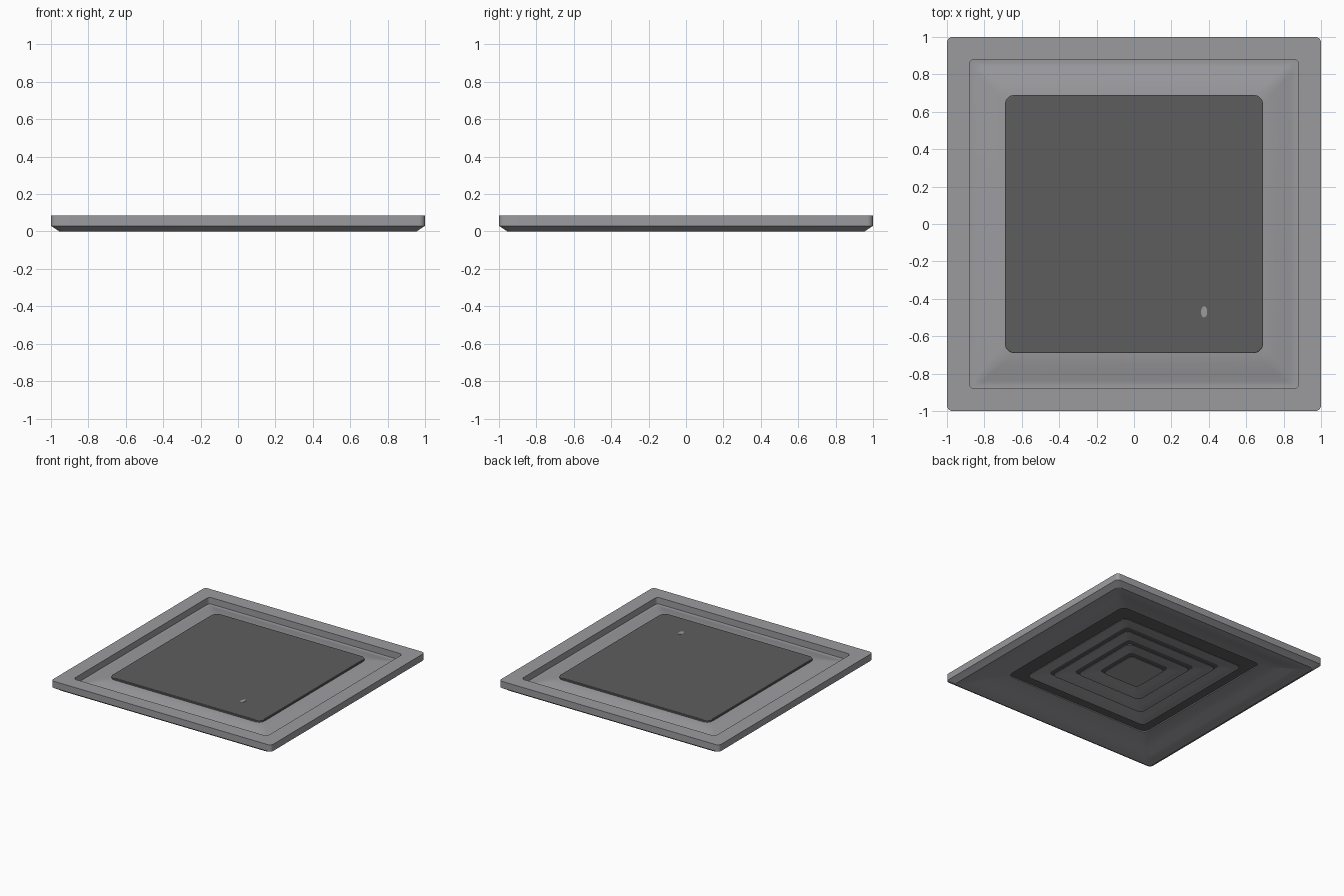
import bpy, bmesh, math

if "Cube" in bpy.data.objects:
    bpy.data.objects.remove(bpy.data.objects["Cube"])


def material(name, rgb):
    m = bpy.data.materials.new(name)
    m.diffuse_color = (*rgb, 1)
    m.use_nodes = True
    m.node_tree.nodes["Principled BSDF"].inputs["Base Color"].default_value = m.diffuse_color
    return m


GREY = material("warm_grey", (0.33, 0.325, 0.345))
DARK = material("charcoal", (0.11, 0.11, 0.11))


def rounded_square(r, z, c, seg=5):
    """Points of a square of half-width r with corner radius c."""
    pts = []
    for k, (sx, sy) in enumerate(((1, 1), (-1, 1), (-1, -1), (1, -1))):
        for i in range(seg + 1):
            a = math.pi / 2 * (k + i / seg)
            pts.append((sx * (r - c) + c * math.cos(a), sy * (r - c) + c * math.sin(a), z))
    return pts


def square_loft(name, profile, mat, ring):
    """Sweep a (half-width, height, corner radius) profile round the square.
    ring=True closes the profile; otherwise both ends are capped."""
    bm = bmesh.new()
    loops = [[bm.verts.new(p) for p in rounded_square(*s)] for s in profile]
    n = len(loops[0])
    pairs = list(zip(loops, loops[1:]))
    if ring:
        pairs.append((loops[-1], loops[0]))
    for a, b in pairs:
        for i in range(n):
            j = (i + 1) % n
            bm.faces.new((a[i], a[j], b[j], b[i]))
    if not ring:
        bm.faces.new(loops[0])
        bm.faces.new(loops[-1])
    bmesh.ops.recalc_face_normals(bm, faces=bm.faces)
    me = bpy.data.meshes.new(name)
    bm.to_mesh(me)
    bm.free()
    me.materials.append(mat)
    ob = bpy.data.objects.new(name, me)
    bpy.context.collection.objects.link(ob)
    bpy.ops.object.select_all(action='DESELECT')
    ob.select_set(True)
    bpy.context.view_layer.objects.active = ob
    bpy.ops.object.shade_smooth_by_angle(angle=math.radians(25))
    return ob


# Outer frame: flat rim, recess, and a curved sheet rising to the neck
square_loft("outer_frame", [
    (1.0, 0.03, 0.03), (1.0, 0.085, 0.03), (0.88, 0.085, 0.025),
    (0.88, 0.032, 0.025), (0.86, 0.030, 0.025), (0.84, 0.034, 0.03),
    (0.80, 0.044, 0.035), (0.75, 0.056, 0.04), (0.688, 0.066, 0.05),
    (0.67, 0.066, 0.05), (0.67, 0.056, 0.05), (0.75, 0.044, 0.04),
    (0.80, 0.032, 0.035), (0.86, 0.015, 0.03), (0.91, 0.003, 0.03),
    (0.955, 0.0, 0.03)], GREY, True)

# Backing plate
square_loft("backing_plate", [
    (0.69, 0.064, 0.05), (0.69, 0.078, 0.05), (0.686, 0.081, 0.05)], DARK, False)

# Concentric louvres under the plate
for i, r in enumerate((0.57, 0.435, 0.30)):
    square_loft(f"louvre_{i + 1}", [
        (r, 0.040, 0.04), (r, 0.046, 0.04), (r - 0.06, 0.058, 0.035),
        (r - 0.115, 0.068, 0.03), (r - 0.115, 0.062, 0.03),
        (r - 0.06, 0.051, 0.035), (r - 0.015, 0.041, 0.04)], GREY, True)

# Centre panel
square_loft("centre_panel", [
    (0.15, 0.040, 0.03), (0.165, 0.040, 0.035), (0.165, 0.046, 0.035),
    (0.12, 0.066, 0.03)], GREY, False)

# Small fixing tab showing through the plate
tab = square_loft("fixing_tab", [(0.016, 0.07, 0.014), (0.016, 0.0825, 0.014)], GREY, False)
tab.scale.y = 1.8
tab.location = (0.375, -0.47, 0)
